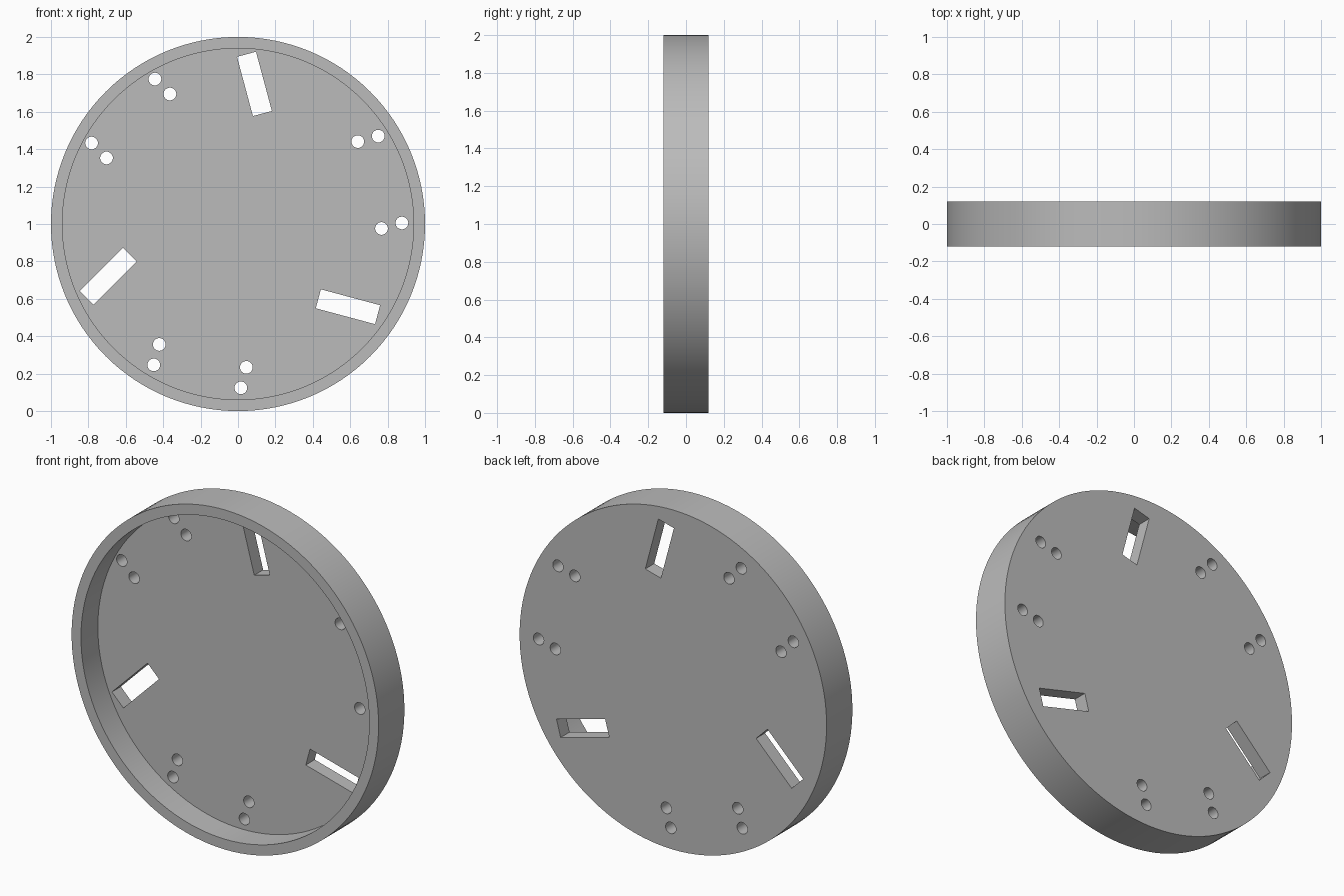
import bpy, bmesh, math
from mathutils import Matrix, Vector

cube = bpy.data.objects.get("Cube")
if cube:
    bpy.data.objects.remove(cube, do_unlink=True)

HALF = 0.12            # half the disc thickness
FLOOR_Y = 0.037        # front surface of the recessed floor
R_OUT, R_IN = 1.0, 0.939
SEGS = 128
CENTRE = Vector((-0.006, 0, 1.009))   # centre of the hole pattern

# Plain grey material
grey = bpy.data.materials.new("plain_grey")
grey.use_nodes = True
colour = (0.50, 0.50, 0.50, 1)
grey.diffuse_color = colour
grey.node_tree.nodes["Principled BSDF"].inputs["Base Color"].default_value = colour


def make_object(name, bm):
    bmesh.ops.recalc_face_normals(bm, faces=bm.faces)
    mesh = bpy.data.meshes.new(name)
    bm.to_mesh(mesh)
    bm.free()
    mesh.materials.append(grey)
    obj = bpy.data.objects.new(name, mesh)
    bpy.context.collection.objects.link(obj)
    return obj


# Shallow dish: rings swept from the floor, over the rim, to the back
bm = bmesh.new()
rings = []
for r, y in [(R_IN, FLOOR_Y), (R_IN, -HALF), (R_OUT, -HALF), (R_OUT, HALF)]:
    rings.append([bm.verts.new((r * math.cos(a), y, 1 + r * math.sin(a)))
                  for a in (2 * math.pi * i / SEGS for i in range(SEGS))])
for a, b in zip(rings, rings[1:]):
    for i in range(SEGS):
        j = (i + 1) % SEGS
        bm.faces.new((a[i], a[j], b[j], b[i]))
bm.faces.new(rings[0])
bm.faces.new(rings[-1])
dish = make_object("round_dish", bm)

# Cutters: one slot and two pairs of round holes, repeated three times
bm = bmesh.new()
holes = [(-0.438, 0.766), (-0.358, 0.686), (-0.777, 0.424), (-0.697, 0.344)]
for k in range(3):
    turn = Matrix.Translation(CENTRE) @ Matrix.Rotation(k * math.tau / 3, 4, 'Y')
    slot = (turn @ Matrix.Translation((0.094, 0.08, 0.740))
            @ Matrix.Rotation(math.radians(-15), 4, 'Y')
            @ Matrix.Diagonal((0.105, 0.2, 0.328, 1)))
    bmesh.ops.create_cube(bm, size=1, matrix=slot)
    for x, z in holes:
        place = (turn @ Matrix.Translation((x, 0.08, z))
                 @ Matrix.Rotation(math.pi / 2, 4, 'X'))
        bmesh.ops.create_cone(bm, cap_ends=True, segments=32, radius1=0.034,
                              radius2=0.034, depth=0.2, matrix=place)
cutter = make_object("hole_cutter", bm)
cutter.hide_render = True

# Cut the openings, then discard the cutter
mod = dish.modifiers.new("openings", 'BOOLEAN')
mod.operation = 'DIFFERENCE'
mod.solver = 'EXACT'
mod.object = cutter
bpy.ops.object.select_all(action='DESELECT')
dish.select_set(True)
bpy.context.view_layer.objects.active = dish
bpy.ops.object.modifier_apply(modifier=mod.name)
bpy.data.objects.remove(cutter, do_unlink=True)

# Smooth round walls, sharp edges
bpy.ops.object.shade_smooth_by_angle(angle=math.radians(30))
